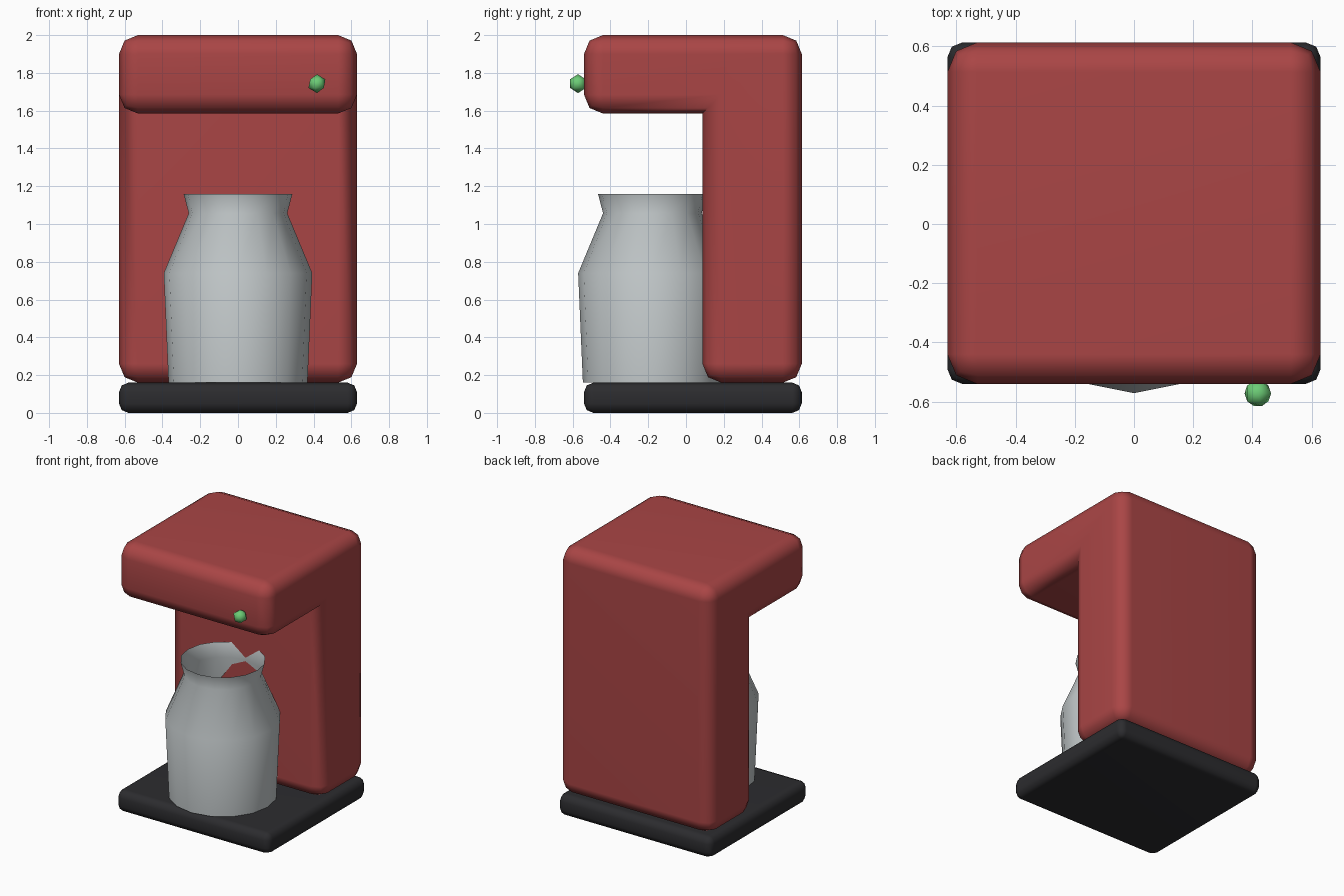
import bpy, bmesh, math

if "Cube" in bpy.data.objects:
    bpy.data.objects.remove(bpy.data.objects["Cube"])


def material(name, rgb):
    m = bpy.data.materials.new(name)
    m.diffuse_color = (*rgb, 1)
    m.use_nodes = True
    m.node_tree.nodes["Principled BSDF"].inputs["Base Color"].default_value = m.diffuse_color
    return m


def finish(name, bm, mat, angle=60):
    bmesh.ops.recalc_face_normals(bm, faces=bm.faces)
    mesh = bpy.data.meshes.new(name)
    bm.to_mesh(mesh)
    bm.free()
    obj = bpy.data.objects.new(name, mesh)
    bpy.context.collection.objects.link(obj)
    mesh.materials.append(mat)
    bpy.ops.object.select_all(action='DESELECT')
    obj.select_set(True)
    bpy.context.view_layer.objects.active = obj
    bpy.ops.object.shade_smooth_by_angle(angle=math.radians(angle))
    return obj


def rounded_extrusion(name, profile, half_width, bevel, mat, sharp=None):
    """Extrude a (y, z) profile along x and round all edges but the sharp inner one."""
    bm = bmesh.new()
    face = bm.faces.new([bm.verts.new((-half_width, y, z)) for y, z in profile])
    ext = bmesh.ops.extrude_face_region(bm, geom=[face])['geom']
    moved = [g for g in ext if isinstance(g, bmesh.types.BMVert)]
    bmesh.ops.translate(bm, verts=moved, vec=(2 * half_width, 0, 0))
    bmesh.ops.recalc_face_normals(bm, faces=bm.faces)

    def is_inner(edge):
        return sharp is not None and all(
            math.dist(v.co.yz, sharp) < 1e-4 for v in edge.verts)

    edges = [e for e in bm.edges if not is_inner(e)]
    bmesh.ops.bevel(bm, geom=edges, offset=bevel, offset_type='OFFSET',
                    segments=2, profile=0.5, affect='EDGES')
    obj = finish(name, bm, mat)
    wn = obj.modifiers.new("weighted_normals", 'WEIGHTED_NORMAL')
    wn.keep_sharp = True
    return obj


red = material("red_enamel", (0.4, 0.06, 0.06))
black = material("black_plastic", (0.025, 0.025, 0.028))
steel = material("steel", (0.55, 0.59, 0.6))
green = material("green_light", (0.15, 0.6, 0.18))

FRONT, BACK, HALF = -0.54, 0.613, 0.63
COLUMN, HEAD = 0.087, 1.585

# Base plate
rounded_extrusion("base", [(FRONT, 0), (BACK, 0), (BACK, 0.16), (FRONT, 0.16)],
                  HALF, 0.05, black)

# Column and overhanging head in one piece
rounded_extrusion("body", [(COLUMN, 0.16), (BACK, 0.16), (BACK, 2), (FRONT, 2),
                           (FRONT, HEAD), (COLUMN, HEAD)],
                  HALF, 0.1, red, sharp=(COLUMN, HEAD))

# Open jug with 16 sides
SIDES = 16
bm = bmesh.new()
rings = []
for r, z in [(0.368, 0.162), (0.393, 0.74), (0.261, 1.057), (0.288, 1.16)]:
    rings.append([bm.verts.new((r * math.cos(math.tau * i / SIDES),
                                -0.178 + r * math.sin(math.tau * i / SIDES), z))
                  for i in range(SIDES)])
bm.faces.new(rings[0])
for low, high in zip(rings, rings[1:]):
    for i in range(SIDES):
        j = (i + 1) % SIDES
        bm.faces.new((low[i], low[j], high[j], high[i]))
finish("jug", bm, steel)

# Indicator light
bm = bmesh.new()
bmesh.ops.create_icosphere(bm, subdivisions=1, radius=0.05)
bmesh.ops.translate(bm, verts=bm.verts, vec=(0.418, -0.572, 1.743))
finish("indicator_light", bm, green)
